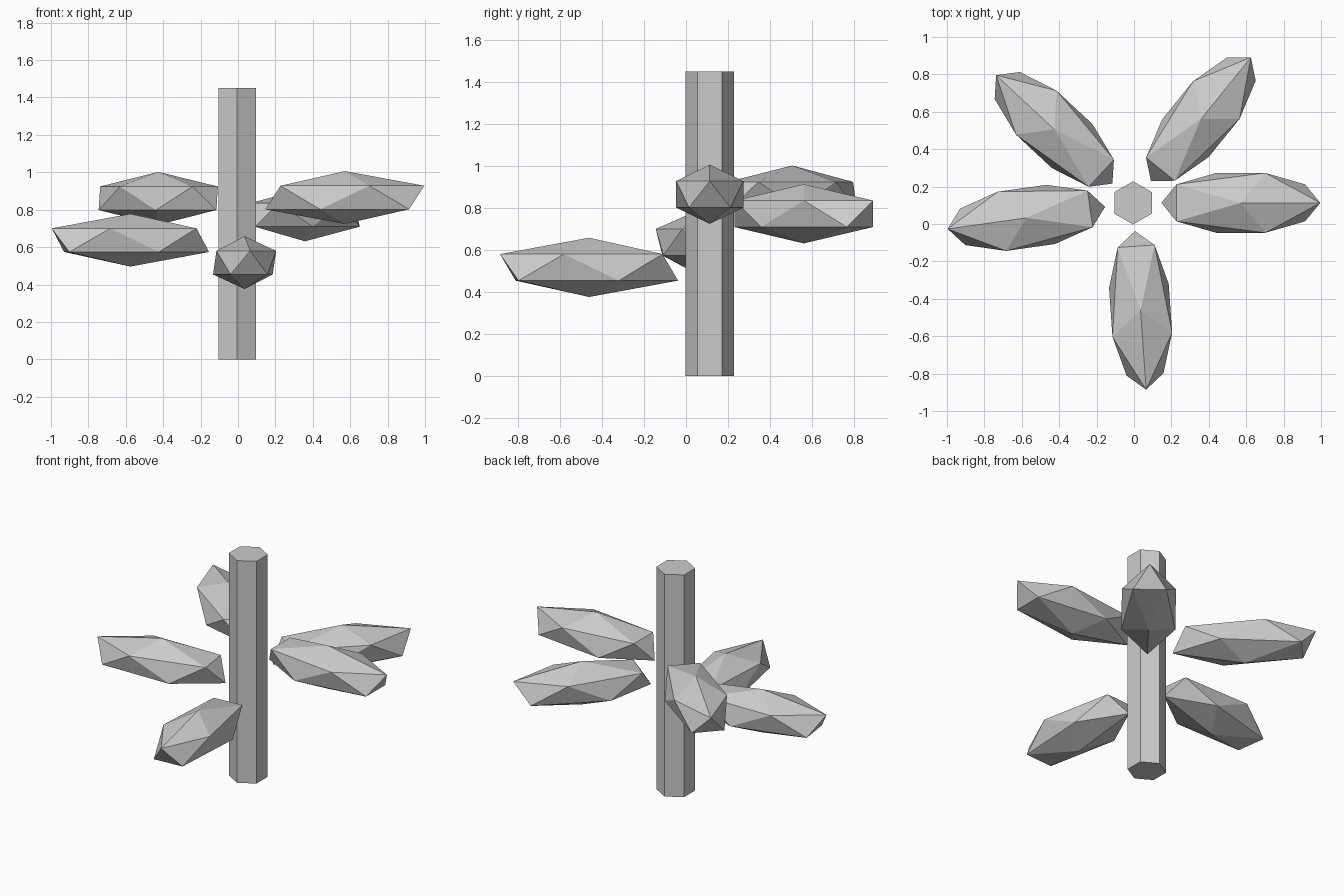
import bpy
from math import radians, cos, sin

if "Cube" in bpy.data.objects:
    bpy.data.objects.remove(bpy.data.objects["Cube"])

CX, CY = -0.005, 0.113   # stem axis

# Hexagonal stem
bpy.ops.mesh.primitive_cylinder_add(vertices=6, radius=0.1155, depth=1.45,
                                    location=(CX, CY, 0.725))
bpy.context.object.name = "stem"

# Leaves: stretched icosahedra spiralling round the stem
for i, z in enumerate((0.865, 0.861, 0.517, 0.772, 0.637)):
    a = radians(137 * i)
    bpy.ops.mesh.primitive_ico_sphere_add(
        subdivisions=1, radius=1,
        location=(CX + 0.576 * cos(a), CY + 0.576 * sin(a), z),
        rotation=(0, 0, a))
    leaf = bpy.context.object
    leaf.name = f"leaf_{i + 1}"
    leaf.scale = (0.475, 0.188, 0.141)
